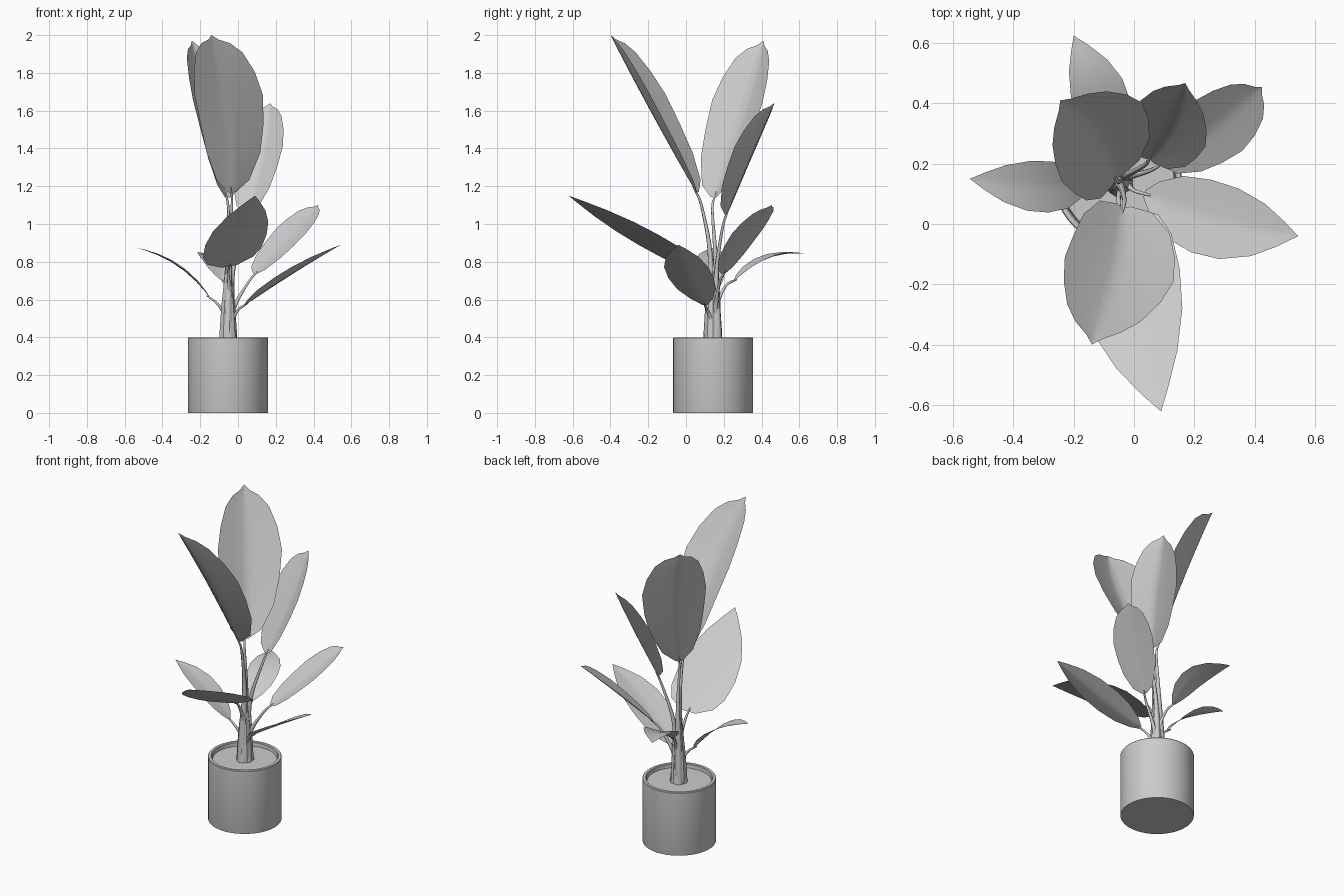
import bpy, bmesh, math
from mathutils import Vector, Matrix

if "Cube" in bpy.data.objects:
    bpy.data.objects.remove(bpy.data.objects["Cube"])

CX, CY = -0.053, 0.144   # plant axis
BROAD = [(0, .12), (.06, .48), (.22, .79), (.4, .93), (.58, 1), (.73, .89), (.86, .68), (.93, .42), (.965, .15), (1, 0)]
POINTED = [(0, .1), (.08, .48), (.22, .85), (.4, 1), (.58, .97), (.76, .72), (.9, .34), (1, 0)]
HEART = [(0, .25), (.07, .74), (.18, .95), (.36, 1), (.55, .9), (.74, .62), (.9, .26), (1, 0)]


def make_object(name, bm):
    me = bpy.data.meshes.new(name)
    bmesh.ops.recalc_face_normals(bm, faces=bm.faces)
    bm.to_mesh(me)
    bm.free()
    ob = bpy.data.objects.new(name, me)
    bpy.context.collection.objects.link(ob)
    bpy.context.view_layer.objects.active = ob
    ob.select_set(True)
    bpy.ops.object.shade_smooth_by_angle(angle=math.radians(35))
    ob.select_set(False)
    return ob


def lathe(name, profile, n=48):
    bm = bmesh.new()
    rings = [[bm.verts.new((CX + r * math.cos(2 * math.pi * i / n),
                            CY + r * math.sin(2 * math.pi * i / n), z)) for i in range(n)]
             for r, z in profile]
    for a, b in zip(rings, rings[1:]):
        for i in range(n):
            bm.faces.new((a[i], a[(i + 1) % n], b[(i + 1) % n], b[i]))
    bm.faces.new(rings[0])
    bm.faces.new(rings[-1])
    return make_object(name, bm)


def leaf(name, base, tip, width, profile, fold, arch, bow, roll):
    """Sheet folded along its midrib, arched up and bowed sideways between base and tip."""
    base, tip = Vector(base), Vector(tip)
    axis = (tip - base).normalized()
    side = axis.cross(Vector((0, 0, 1))).normalized()
    up = side.cross(axis)
    turn = Matrix.Rotation(math.radians(roll), 3, axis)
    across, lift = turn @ side, turn @ up
    bm = bmesh.new()
    rows = []
    for t, w in profile:
        mid = base.lerp(tip, t) + (up * arch + side * bow) * 4 * t * (1 - t)
        if w == 0:
            rows.append([bm.verts.new(mid)])
            continue
        half = w * width / 2
        rows.append([bm.verts.new(mid + across * u * half + lift * fold * half * abs(u) ** 1.2)
                     for u in (-1, -.55, -.2, 0, .2, .55, 1)])
    for a, b in zip(rows, rows[1:]):
        for i in range(6):
            if len(b) == 1:
                bm.faces.new((a[i], a[i + 1], b[0]))
            else:
                bm.faces.new((a[i], a[i + 1], b[i + 1], b[i]))
    return make_object(name, bm)


def stalk(name, points):
    """Tapered stalk; points are (x, y, z, radius)."""
    cu = bpy.data.curves.new(name, 'CURVE')
    cu.dimensions = '3D'
    cu.bevel_depth = 1
    cu.bevel_resolution = 1
    cu.resolution_u = 4
    cu.use_fill_caps = True
    sp = cu.splines.new('NURBS')
    sp.points.add(len(points) - 1)
    for p, (x, y, z, r) in zip(sp.points, points):
        p.co = (x, y, z, 1)
        p.radius = r
    sp.order_u = 3
    sp.use_endpoint_u = True
    ob = bpy.data.objects.new(name, cu)
    bpy.context.collection.objects.link(ob)
    bpy.context.view_layer.objects.active = ob
    ob.select_set(True)
    bpy.ops.object.convert(target='MESH')
    bpy.context.object.select_set(False)


# pot with rim, and the soil inside it
lathe("pot", [(.211, 0), (.212, .003), (.212, .396), (.209, .4), (.194, .4), (.19, .396), (.185, .34)])
lathe("soil", [(.186, .345), (.186, .376)])

# leaves: base, tip, width, profile, fold, arch, bow, roll, height where the stalk leaves the clump
leaves = {
    "tall_front": ((-.035, .055, 1.165), (-.14, -.40, 2.0), .37, BROAD, .42, 0, -.033, 0, .85),
    "tall_back": ((-.06, .15, 1.14), (-.245, .41, 1.97), .375, BROAD, .35, 0, .022, 10, .85),
    "tall_right": ((.05, .215, 1.05), (.17, .468, 1.64), .27, BROAD, .35, 0, .016, 0, .75),
    "low_right": ((.035, .10, .57), (.545, -.04, .89), .25, POINTED, .12, .005, .022, 0, .48),
    "low_front": ((-.045, .04, .775), (.09, -.622, 1.15), .345, HEART, .04, 0, .014, 11, .6),
    "mid_right": ((.09, .20, .735), (.425, .455, 1.10), .23, BROAD, .2, 0, .012, 9, .55),
    "low_back": ((-.08, .255, .70), (-.20, .625, .842), .185, POINTED, .15, .05, .02, 0, .57),
    "low_left": ((-.15, .13, .61), (-.545, .15, .875), .17, POINTED, .1, .045, -.014, 0, .5),
}
for name, (base, tip, width, profile, fold, arch, bow, roll, fork) in leaves.items():
    leaf(name + "_leaf", base, tip, width, profile, fold, arch, bow, roll)
    b, t = Vector(base), Vector(tip)
    out = Vector((t.x - CX, t.y - CY, 0)).normalized()
    foot = Vector((CX, CY, .36)) + out * .028
    neck = Vector((-.043, .147, fork)) + out * .012
    into = b.lerp(t, .04)      # stalk runs on a little under the blade
    bend = b - (t - b).normalized() * .05
    stalk(name + "_stalk", [(*foot, .027), (*foot.lerp(neck, .5), .022), (*neck, .012),
                            (*bend, .007), (*b, .006), (*into, .003)])

# sheathed trunk hiding the stalk bases
lathe("trunk", [(.05, .36), (.046, .45), (.036, .58), (.022, .7), (.012, .78)], n=9)
